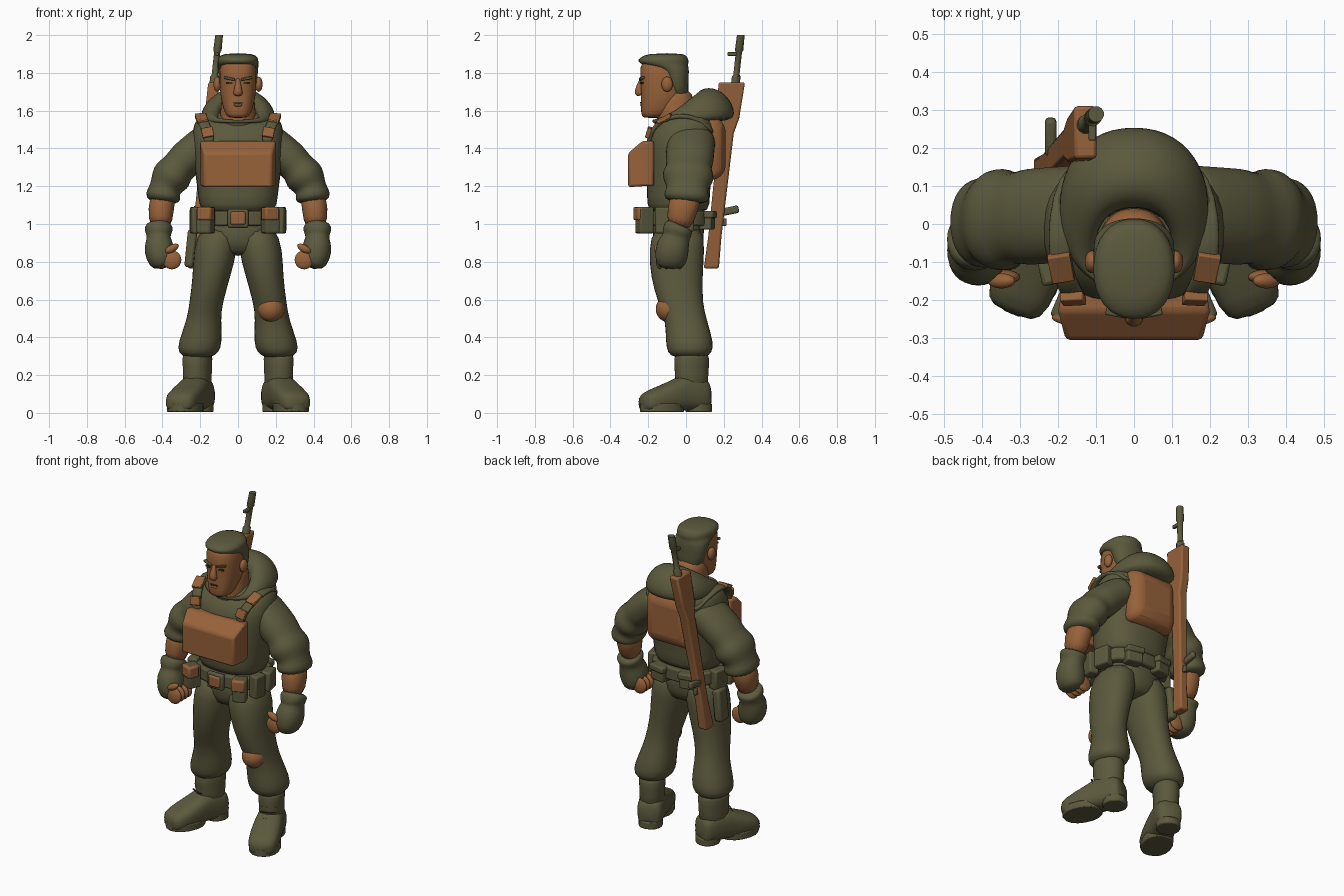
import bpy, bmesh
from math import sin, cos, pi, copysign, radians
from mathutils import Vector, Matrix, Euler

cube = bpy.data.objects.get("Cube")
if cube:
    bpy.data.objects.remove(cube, do_unlink=True)


def material(name, red, green, blue):
    colour = (red, green, blue, 1)
    mat = bpy.data.materials.new(name)
    mat.use_nodes = True
    mat.diffuse_color = colour
    mat.node_tree.nodes["Principled BSDF"].inputs["Base Color"].default_value = colour
    return mat


olive = material("olive_green", .105, .1, .046)
brown = material("warm_brown", .31, .122, .042)
dark = material("dark_olive", .035, .033, .018)
RIGHTWARD, UP, FRONT, BACK = (Vector(d) for d in ((1, 0, 0), (0, 0, 1), (0, -1, 0), (0, 1, 0)))


def finish(name, bm, mat, mirror=False, smooth=False, bevel=0):
    """Turn a bmesh into a named object with its modifiers."""
    bmesh.ops.recalc_face_normals(bm, faces=bm.faces)
    mesh = bpy.data.meshes.new(name)
    bm.to_mesh(mesh)
    bm.free()
    mesh.shade_smooth()
    if not smooth:
        mesh.set_sharp_from_angle(angle=radians(35))
    mesh.materials.append(mat)
    obj = bpy.data.objects.new(name, mesh)
    bpy.context.scene.collection.objects.link(obj)
    if bevel:
        mod = obj.modifiers.new("Bevel", "BEVEL")
        mod.width, mod.segments = bevel, 2
    if smooth:
        mod = obj.modifiers.new("Subdivision", "SUBSURF")
        mod.levels = mod.render_levels = 1
    if mirror:
        mod = obj.modifiers.new("Mirror", "MIRROR")
        mod.use_mirror_merge = False
    return obj


def loft(name, rings, mat, mirror=False, sides=16, power=2.2, axis=None,
         smooth=True, bevel=0, matrix=Matrix()):
    """Skin rings (x, y, z, half width, half depth, optional rise at the back)."""
    bm = bmesh.new()
    centres = [Vector(ring[:3]) for ring in rings]
    square = sides == 4
    exponent = 0 if square else 2 / power
    loops = []
    for i, (centre, ring) in enumerate(zip(centres, rings)):
        ahead, behind = centres[min(i + 1, len(rings) - 1)], centres[max(i - 1, 0)]
        tangent = axis or (ahead - behind).normalized()
        across = (RIGHTWARD - tangent * tangent.x).normalized()
        across, deep = across * ring[3], tangent.cross(across) * ring[4]
        deep += UP * sum(ring[5:])
        loop = []
        for k in range(sides):
            angle = 2 * pi * (k + .5) / sides
            c, s = (copysign(abs(w) ** exponent, w) for w in (cos(angle), sin(angle)))
            loop.append(bm.verts.new(centre + across * c + deep * s))
        loops.append(loop)
    for lower, upper in zip(loops, loops[1:]):
        for k in range(sides):
            bm.faces.new((lower[k - 1], lower[k], upper[k], upper[k - 1]))
    bm.faces.new(loops[0])
    bm.faces.new(loops[-1])
    bm.transform(matrix)
    return finish(name, bm, mat, mirror, smooth and not square, bevel)


def stack(name, rings, mat, **options):
    """Level rings on the centre plane: (z, y, half width, half depth, rise)."""
    return loft(name, [(0, y, z, *size) for z, y, *size in rings], mat, axis=UP, **options)


def strip(name, points, width, depth, mat, **options):
    """Band of constant section along a path, on both sides of the body."""
    return loft(name, [(*p, width, depth) for p in points], mat, mirror=True, **options)


def placed(loc, rot, size):
    return Matrix.LocRotScale(Vector(loc), Euler(rot), Vector(size))


def box(name, loc, size, mat, rot=(0, 0, 0), mirror=False, bevel=.01):
    bm = bmesh.new()
    bmesh.ops.create_cube(bm, size=1, matrix=placed(loc, rot, size))
    return finish(name, bm, mat, mirror, bevel=bevel)


def ball(name, loc, radii, mat, rot=(0, 0, 0), mirror=False):
    bm = bmesh.new()
    bmesh.ops.create_uvsphere(bm, u_segments=24, v_segments=14, radius=1,
                              matrix=placed(loc, rot, radii))
    return finish(name, bm, mat, mirror)


# Jacket, hips and hood
stack("jacket", [(1.05, -.04, .19, .15), (1.1, -.04, .21, .17), (1.2, -.04, .22, .17),
                 (1.33, -.03, .24, .18), (1.45, -.02, .25, .2), (1.53, 0, .24, .17),
                 (1.6, .03, .2, .1)], olive, power=2.5)
stack("hips", [(.83, -.04, .1, .1), (.88, -.04, .19, .14), (1.1, -.04, .2, .15)], olive)
hood = []
for i in range(10):
    a = i * pi / 7 - .5
    c, s = cos(a), sin(a)
    hood.append((1.56 + .07 * s, -.01 - .05 * c, .15 - .05 * c, .16 - .06 * c,
                 .05 + .03 * c + .04 * s))
stack("hood", hood, olive, sides=24)

# Head
stack("neck", [(1.46, -.06, .09, .09), (1.54, -.06, .1, .1), (1.66, -.05, .09, .1),
               (1.72, -.06, .08, .08)], brown)
stack("head", [(1.56, -.18, .05, .05), (1.58, -.16, .07, .08), (1.65, -.13, .09, .11),
               (1.72, -.12, .1, .12), (1.84, -.12, .1, .13), (1.88, -.12, .08, .1)],
      brown, power=2.5)
stack("hair", [(1.66, -.03, .07, .05), (1.73, -.05, .1, .06), (1.82, -.05, .11, .07),
               (1.84, -.11, .11, .12), (1.86, -.12, .11, .14), (1.88, -.12, .11, .13),
               (1.905, -.1, .08, .1)], olive)
ball("ear", (.11, -.1, 1.74), (.02, .03, .04), brown, mirror=True)
loft("nose", [(0, -.23, 1.78, .01, .01), (0, -.25, 1.72, .02, .02),
              (0, -.25, 1.69, .03, .03), (0, -.24, 1.68, .02, .01)], brown, sides=8)
box("brow", (.045, -.235, 1.77), (.06, .02, .014), olive, rot=(0, -.2, .2), mirror=True,
    bevel=.004)
box("eye", (.045, -.234, 1.747), (.034, .01, .01), dark, rot=(0, 0, .2), mirror=True, bevel=0)
box("mouth", (0, -.238, 1.642), (.045, .01, .006), dark, bevel=0)
box("lower_lip", (0, -.235, 1.63), (.04, .016, .014), brown, bevel=.005)

# Arms with rolled sleeves and fingerless gloves
sleeve = []
for i, roll in enumerate((1, 1, 1, 1, 1, .9, 1.1, 1, .8, 1, .8)):
    t = i / 10
    sleeve.append((.12 + .28 * sin(t * pi / 2), .03 - .03 * t, 1.46 - .35 * t ** 1.1,
                   .1 * roll, .13 * roll))
loft("sleeve", sleeve, olive, mirror=True)
loft("forearm", [(.39, .01, 1.17, .07, .09), (.41, -.02, 1.08, .07, .08),
                 (.41, -.04, .97, .06, .07)], brown, mirror=True)
loft("glove", [(.42, -.03, 1, .06, .07), (.42, -.04, .98, .08, .08), (.42, -.05, .95, .07, .08),
               (.42, -.05, .93, .06, .07), (.42, -.07, .89, .08, .09),
               (.41, -.08, .82, .08, .09), (.4, -.08, .76, .05, .07)], olive, mirror=True)
for i, finger in enumerate(("index", "middle", "ring", "little")):
    ball(finger + "_finger", (.35, -.14 + i * .036, .81), (.05, .02, .05), brown, mirror=True)
ball("thumb", (.35, -.15, .87), (.04, .02, .02), brown, rot=(0, .5, 0), mirror=True)

# Trousers with a knee patch
loft("trouser_leg", [(.1, -.04, 1, .1, .14), (.12, -.05, .86, .12, .15),
                     (.14, -.05, .72, .1, .14), (.17, -.03, .58, .09, .12),
                     (.18, 0, .5, .09, .11), (.2, .02, .37, .12, .13),
                     (.21, .02, .32, .11, .12), (.21, .02, .29, .07, .09)],
     olive, mirror=True, axis=UP)
ball("knee_patch", (.175, -.09, .55), (.07, .07, .07), brown)

# Boots, built pointing forward and then turned outwards
turn = Matrix.Translation((.215, .03, 0)) @ Matrix.Rotation(radians(22), 4, "Z")
loft("boot_shaft", [(0, 0, .1, .08, .09), (0, 0, .2, .07, .09), (0, 0, .3, .08, .1),
                    (0, 0, .32, .07, .08)], olive, mirror=True, axis=UP, matrix=turn)
loft("boot_foot", [(0, .1, .08, .06, .07), (0, .07, .1, .08, .09), (0, -.05, .11, .08, .1),
                   (0, -.11, .09, .09, .08), (0, -.25, .06, .09, .06),
                   (0, -.29, .05, .06, .04)],
     olive, mirror=True, power=2.8, axis=FRONT, matrix=turn)
for part, y, width, length in (("heel", .04, .07, .07), ("sole", -.17, .09, .12)):
    strip("boot_" + part, [(0, y, 0.005), (0, y, .05)], width, length, olive,
          axis=UP, smooth=False, bevel=.006, matrix=turn)
for i, place in enumerate(("lowest", "lower", "upper", "highest")):
    y, z = i * .014 - .1, i * .03 + .17
    strip(place + "_lace", [(-.05, y, z), (0, y - .02, z), (.05, y, z)], .008, .008,
          dark if i % 2 else olive, sides=6, axis=UP, matrix=turn)

# Belt, buckle, pouches and holster
stack("belt", [(z, -.04, .22, .17) for z in (.99, 1.07)], olive, power=2.5,
      smooth=False, bevel=.01)
box("buckle_frame", (0, -.22, 1.03), (.11, .03, .1), olive)
box("buckle", (0, -.23, 1.03), (.08, .03, .07), brown)
box("front_pouch", (.17, -.22, 1.02), (.08, .08, .14), olive, rot=(0, 0, .4), mirror=True)
box("front_pouch_flap", (.17, -.235, 1.055), (.08, .07, .07), brown, rot=(0, 0, .4), mirror=True)
box("side_pouch", (.22, -.12, 1.02), (.06, .08, .14), olive, rot=(0, 0, -.2), mirror=True)
box("hip_pouch", (.22, -.01, 1.02), (.06, .1, .12), olive, rot=(0, 0, .2), mirror=True)
box("back_pouch", (.1, .11, 1.02), (.1, .07, .1), olive, rot=(0, 0, -.2), mirror=True)
box("back_pouch_flap", (.1, .12, 1.05), (.11, .07, .04), olive, rot=(0, 0, -.2), mirror=True)
box("holster", (-.25, .01, .87), (.05, .09, .2), olive, rot=(0, .1, 0), bevel=.015)

# Chest pack, shoulder straps and backpack
loft("chest_pack", [(0, -.17, 1.32, .19, .12), (0, -.23, 1.32, .2, .12),
                    (0, -.306, 1.285, .18, .09)], brown, sides=4, axis=FRONT, bevel=.012)
strip("shoulder_strap", [(.15, -.2, 1.41), (.16, -.19, 1.49), (.19, -.13, 1.55),
                         (.2, -.04, 1.58), (.19, .07, 1.56), (.15, .15, 1.48)],
      .03, .013, olive, sides=8, power=4)
strip("strap_patch_lower", [(.156, -.205, 1.46), (.166, -.19, 1.51)], .031, .012, brown,
      sides=4, bevel=.004)
strip("strap_patch_upper", [(.186, -.15, 1.54), (.2, -.08, 1.578)], .03, .012, brown,
      sides=4, bevel=.004)
loft("backpack", [(0, .08, 1.4, .15, .16), (0, .16, 1.4, .16, .17), (0, .21, 1.4, .12, .12)],
     brown, sides=4, axis=BACK, bevel=.03)


def slung(z, width, depth, offset=0):
    """Section of the rifle on its leaning line behind the right shoulder."""
    drop = .11 * (2 - z)
    return (-.1 - drop, .29 - drop + offset, z, width, depth)


# Rifle slung on the back
loft("rifle_stock", [slung(z, width, depth, -.02) for z, width, depth in (
    (1.75, .03, .07), (1.56, .03, .06), (1.48, .03, .04), (.93, .025, .035), (.765, .03, .04))],
    brown, sides=4, axis=UP, bevel=.01)
loft("rifle_barrel", [slung(z, r, r) for z, r in (
    (1.7, .024), (1.78, .024), (1.79, .017), (1.91, .017), (1.92, .023), (2, .021))],
    olive, sides=12, power=2, axis=UP, smooth=False)
box("rifle_sight", (-.11, .25, 1.9), (.02, .06, .02), olive, bevel=.004)
box("rifle_magazine", (-.22, .23, 1.07), (.03, .1, .04), olive, rot=(.2, 0, 0))
box("rifle_trigger_guard", (-.21, .2, 1.01), (.02, .03, .04), olive, bevel=.005)
